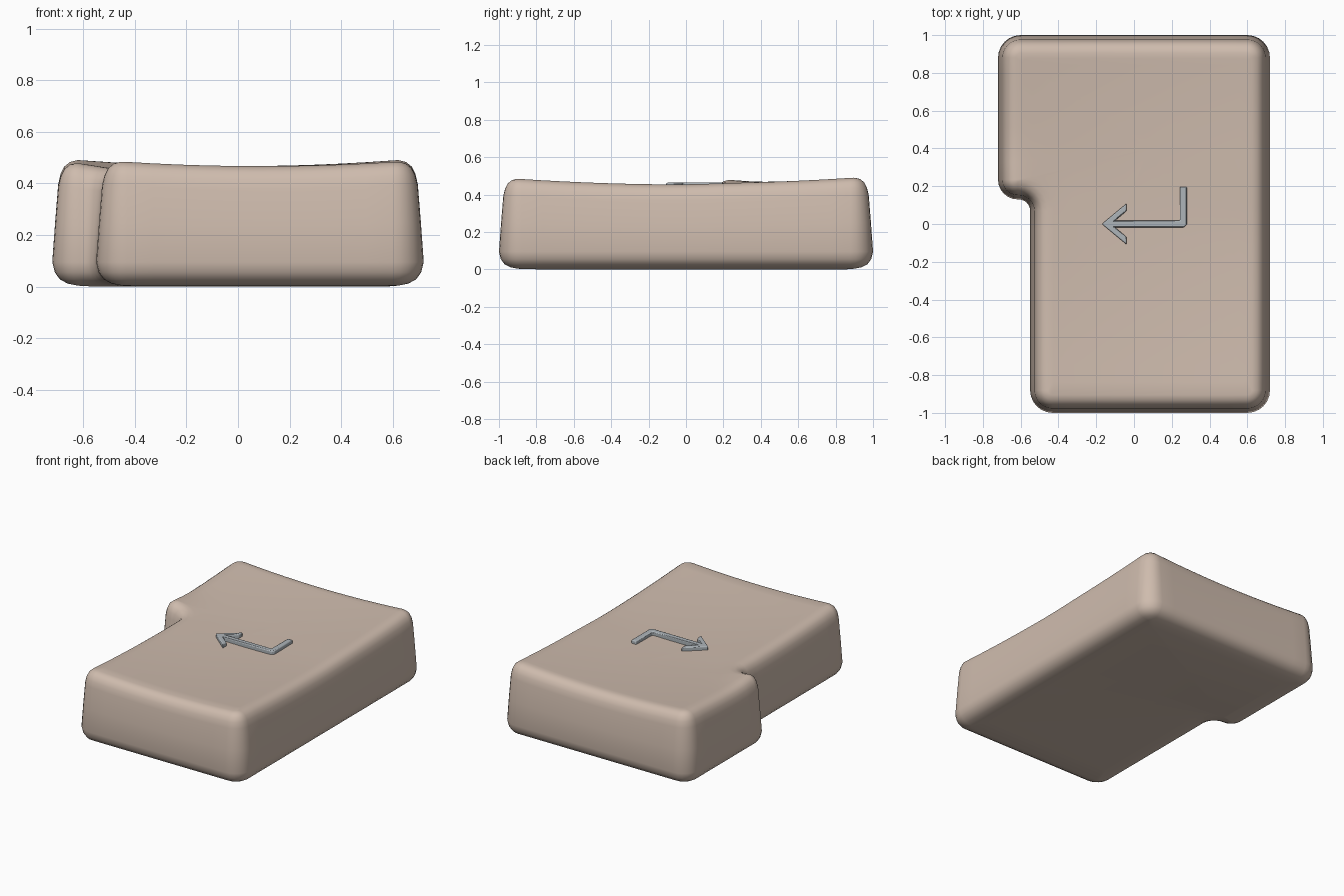
import bpy, bmesh, math

if "Cube" in bpy.data.objects:
    bpy.data.objects.remove(bpy.data.objects["Cube"])


def material(name, rgb):
    m = bpy.data.materials.new(name)
    m.diffuse_color = (*rgb, 1)
    m.use_nodes = True
    m.node_tree.nodes["Principled BSDF"].inputs["Base Color"].default_value = m.diffuse_color
    return m


def finish(bm, name, mat, angle):
    bmesh.ops.recalc_face_normals(bm, faces=bm.faces[:])
    me = bpy.data.meshes.new(name)
    bm.to_mesh(me)
    bm.free()
    ob = bpy.data.objects.new(name, me)
    bpy.context.collection.objects.link(ob)
    me.materials.append(mat)
    bpy.ops.object.select_all(action='DESELECT')
    ob.select_set(True)
    bpy.context.view_layer.objects.active = ob
    bpy.ops.object.shade_smooth_by_angle(angle=math.radians(angle))
    return ob


# L-shaped outline: arc centre, radius, start angle, turn (-90 = inner corner), cuts on the next edge
CORNERS = [
    (0.60, -0.88, 0.12, -90, 90, 16),
    (0.60, 0.88, 0.12, 0, 90, 12),
    (-0.60, 0.88, 0.12, 90, 90, 7),
    (-0.615, 0.235, 0.105, 180, 90, 1),
    (-0.61, 0.07, 0.06, 90, -90, 9),
    (-0.43, -0.88, 0.12, 180, 90, 10),
]


def outline(inset):
    arcs = []
    for cx, cy, r, start, turn, cuts in CORNERS:
        rad = r - inset if turn > 0 else r + inset
        arc = []
        for i in range(7):
            a = math.radians(start + turn * i / 6)
            arc.append((cx + rad * math.cos(a), cy + rad * math.sin(a)))
        arcs.append((arc, cuts))
    pts = []
    for k, (arc, cuts) in enumerate(arcs):
        pts += arc
        (x0, y0), (x1, y1) = arc[-1], arcs[(k + 1) % len(arcs)][0][0]
        pts += [(x0 + (x1 - x0) * j / cuts, y0 + (y1 - y0) * j / cuts) for j in range(1, cuts)]
    return pts


# Dished top, rising to the rim and to the outer notch corner
def top(x, y):
    s = min(1, max(0, (0.3 - y) / 0.4))
    u = x - 0.085 * s * s * (3 - 2 * s)
    bump = 0.018 * math.exp(-((x + 0.66) ** 2 + (y - 0.2) ** 2) / 0.02)
    return 0.437 + 0.062 * u * u + 0.038 * y * y + bump


# Key body: rings going up the wall, then shrinking across the top
CENTRE = (0.08, 0.4)
bm = bmesh.new()
rings = []
for inset, z in [(0.10, 0.004), (0.06, 0.012), (0.03, 0.028), (0.01, 0.055), (0.0, 0.095)]:
    rings.append([bm.verts.new((x, y, z)) for x, y in outline(inset)])
for inset, f in [(0.011, 0.5), (0.023, 0.80), (0.032, 0.88), (0.046, 0.94), (0.068, 0.98), (0.095, 0.998)]:
    rings.append([bm.verts.new((x, y, f * top(x, y))) for x, y in outline(inset)])
for t in [0.95, 0.88, 0.78, 0.66, 0.53, 0.4, 0.26, 0.12]:
    ring = []
    for x, y in outline(0.098):
        px = CENTRE[0] + (x - CENTRE[0]) * t
        py = CENTRE[1] + (y - CENTRE[1]) * t
        ring.append(bm.verts.new((px, py, top(px, py))))
    rings.append(ring)
n = len(rings[0])
for lo, hi in zip(rings, rings[1:]):
    for i in range(n):
        j = (i + 1) % n
        bm.faces.new((lo[i], lo[j], hi[j], hi[i]))
hub = bm.verts.new((*CENTRE, top(*CENTRE)))
for i in range(n):
    bm.faces.new((rings[-1][i], rings[-1][(i + 1) % n], hub))

# Flat underside
base = [bm.verts.new((CENTRE[0] + (v.co.x - CENTRE[0]) * 0.9,
                      CENTRE[1] + (v.co.y - CENTRE[1]) * 0.9, 0)) for v in rings[0]]
for i in range(n):
    j = (i + 1) % n
    bm.faces.new((base[i], base[j], rings[0][j], rings[0][i]))
bm.faces.new(base[::-1])
finish(bm, "key_body", material("beige", (0.62, 0.50, 0.42)), 60)

# Raised bent arrow
ARROW = [(-0.17, 0), (-0.04, -0.108), (-0.04, -0.068), (-0.10, -0.018), (0.265, -0.018),
         (0.28, -0.003), (0.28, 0.197), (0.243, 0.197), (0.243, 0.018), (-0.10, 0.018),
         (-0.04, 0.068), (-0.04, 0.108)]
bm = bmesh.new()
face = bm.faces.new([bm.verts.new((x, y, 0.425)) for x, y in ARROW])
ext = bmesh.ops.extrude_face_region(bm, geom=[face])
bmesh.ops.translate(bm, vec=(0, 0, 0.04), verts=[g for g in ext['geom'] if isinstance(g, bmesh.types.BMVert)])
arrow = finish(bm, "arrow_mark", material("grey_blue", (0.42, 0.46, 0.49)), 30)
bev = arrow.modifiers.new("soft_edges", 'BEVEL')
bev.width = 0.006
bev.segments = 2
